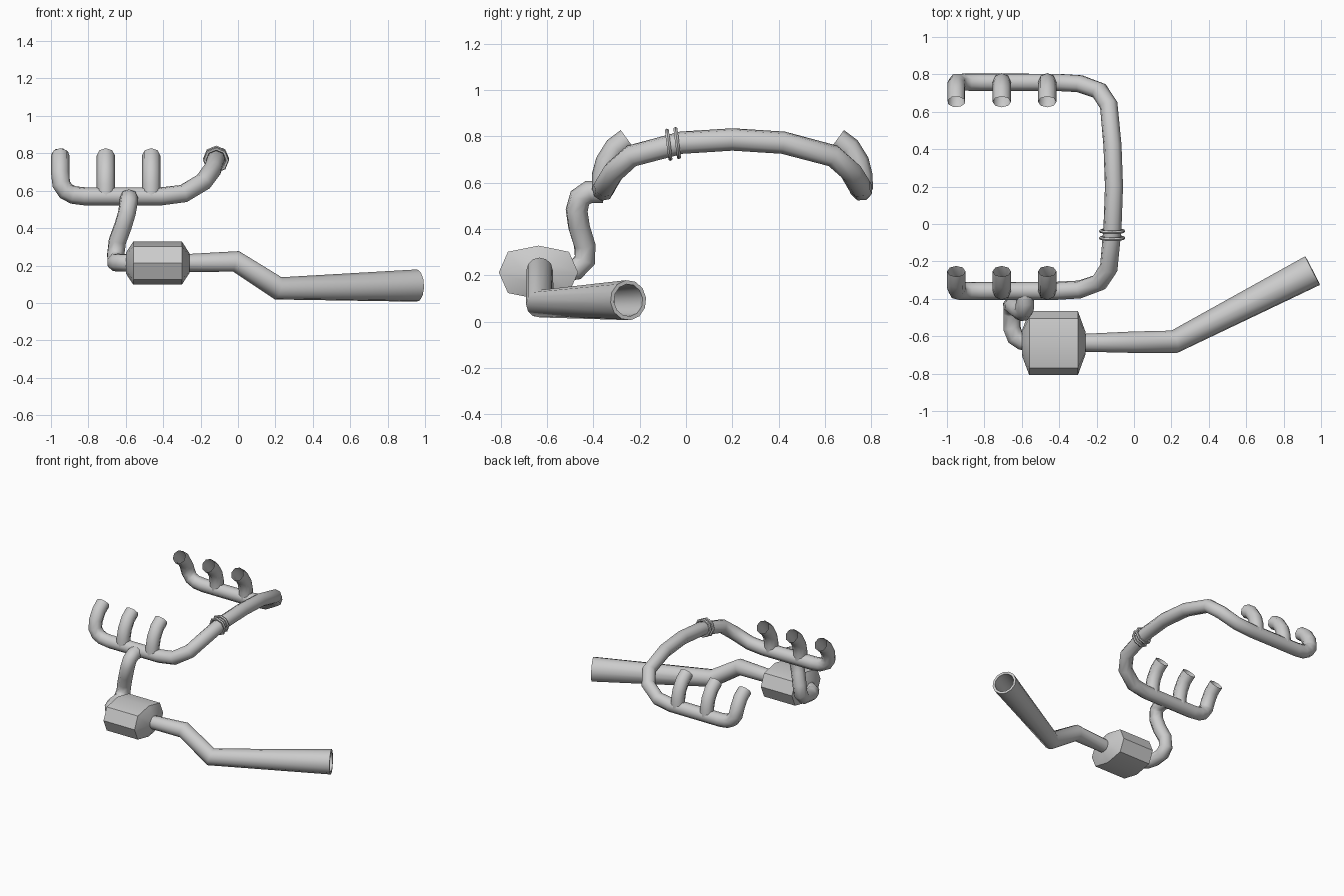
import bpy, bmesh, math
from mathutils import Vector

if "Cube" in bpy.data.objects:
    bpy.data.objects.remove(bpy.data.objects["Cube"])


def finish(bm, name, angle=60):
    bmesh.ops.recalc_face_normals(bm, faces=bm.faces)
    me = bpy.data.meshes.new(name)
    bm.to_mesh(me)
    bm.free()
    ob = bpy.data.objects.new(name, me)
    bpy.context.collection.objects.link(ob)
    bpy.context.view_layer.objects.active = ob
    ob.select_set(True)
    bpy.ops.object.shade_smooth_by_angle(angle=math.radians(angle))
    ob.select_set(False)
    return ob


def bridge(bm, a, b):
    n = len(a)
    for i in range(n):
        bm.faces.new((a[i], a[(i + 1) % n], b[(i + 1) % n], b[i]))


def sweep(name, pts, radii, sides=8, inner=None, depth=0.2):
    """Round tube along a path; 'inner' adds a lip and a recess at the far end."""
    pts = [Vector(p) for p in pts]
    if not isinstance(radii, (list, tuple)):
        radii = [radii] * len(pts)
    dirs = [(b - a).normalized() for a, b in zip(pts, pts[1:])]
    tans = [dirs[0]] + [(a + b).normalized() for a, b in zip(dirs, dirs[1:])] + [dirs[-1]]
    ref = Vector((0, 0, 1)) if abs(tans[0].z) < 0.9 else Vector((1, 0, 0))
    n = (ref - tans[0] * ref.dot(tans[0])).normalized()
    bm = bmesh.new()

    def ring(p, t, n, r):
        b = t.cross(n)
        return [bm.verts.new(p + r * (n * math.cos(k * math.tau / sides) + b * math.sin(k * math.tau / sides)))
                for k in range(sides)]

    prev = None
    for p, t, r in zip(pts, tans, radii):
        n = (n - t * n.dot(t)).normalized()
        cur = ring(p, t, n, r)
        if prev:
            bridge(bm, prev, cur)
        prev = cur
    if inner:
        lip = ring(pts[-1], tans[-1], n, inner)
        deep = ring(pts[-1] - tans[-1] * depth, tans[-1], n, inner * 0.9)
        bridge(bm, prev, lip)
        bridge(bm, lip, deep)
        bm.faces.new(deep)
    return finish(bm, name)


def flip(p):
    # the two headers mirror each other about y = 0.2
    return (p[0], 0.4 - p[1], p[2])


R = 0.049

# main header pipe: front bank, crossover, back bank
half = [(-.95, -.253, .788), (-.95, -.305, .75), (-.95, -.342, .69), (-.945, -.357, .635),
        (-.92, -.358, .597), (-.88, -.358, .577), (-.82, -.358, .57), (-.41, -.357, .57),
        (-.29, -.35, .585), (-.185, -.312, .648), (-.135, -.235, .716), (-.115, -.02, .773)]
sweep("header_crossover_pipe", half + [(-.107, .2, .787)] + [flip(p) for p in reversed(half)], R)

# short runners on both banks
for i, x in enumerate((-.707, -.464)):
    path = [(x, -.253, .788), (x, -.305, .75), (x, -.342, .69), (x, -.357, .63), (x, -.358, .57)]
    sweep(f"front_runner_{i + 1}", path, R)
    sweep(f"back_runner_{i + 1}", [flip(p) for p in path], R)

# clamp rings on the crossover
for i, y in enumerate((-.075, -.038)):
    bpy.ops.mesh.primitive_torus_add(major_segments=8, minor_segments=6, major_radius=.06,
                                     minor_radius=.01, location=(-.117, y, .764 + (y + .075) * .2),
                                     rotation=(math.radians(97), 0, 0))
    bpy.context.object.name = f"clamp_ring_{i + 1}"
    bpy.ops.object.shade_smooth_by_angle(angle=math.radians(40))
    bpy.context.object.select_set(False)

# down pipe from the front bank to the muffler
sweep("down_pipe", [(-.583, -.36, .562), (-.583, -.42, .56), (-.585, -.458, .535), (-.594, -.472, .48),
                    (-.615, -.462, .41), (-.645, -.437, .33), (-.653, -.437, .265), (-.653, -.475, .225),
                    (-.653, -.555, .217), (-.635, -.605, .215), (-.6, -.628, .215), (-.55, -.635, .215)], R)

# muffler: flattened octagon with tapered ends
bm = bmesh.new()
prev = None
for x, ry, rz in ((-.6, .065, .056), (-.56, .171, .119), (-.3, .171, .119), (-.26, .062, .055)):
    cur = []
    for k in range(8):
        a = k * math.tau / 8
        s = 1.0 if k % 2 == 0 else 1.09      # slightly boxy corners
        cur.append(bm.verts.new((x, -.637 + ry * s * math.cos(a), .213 + rz * .97 * s * math.sin(a))))
    if prev:
        bridge(bm, prev, cur)
    else:
        bm.faces.new(cur)
    prev = cur
bm.faces.new(prev)
finish(bm, "muffler", 40)

# tail pipe widening to a hollow tip
sweep("tail_pipe", [(-.29, -.635, .214), (-.26, -.635, .214), (-.01, -.632, .222),
                    (.215, -.63, .078), (.955, -.249, .093)],
      [.048, .048, .057, .062, .087], sides=12, inner=.07, depth=.25)
